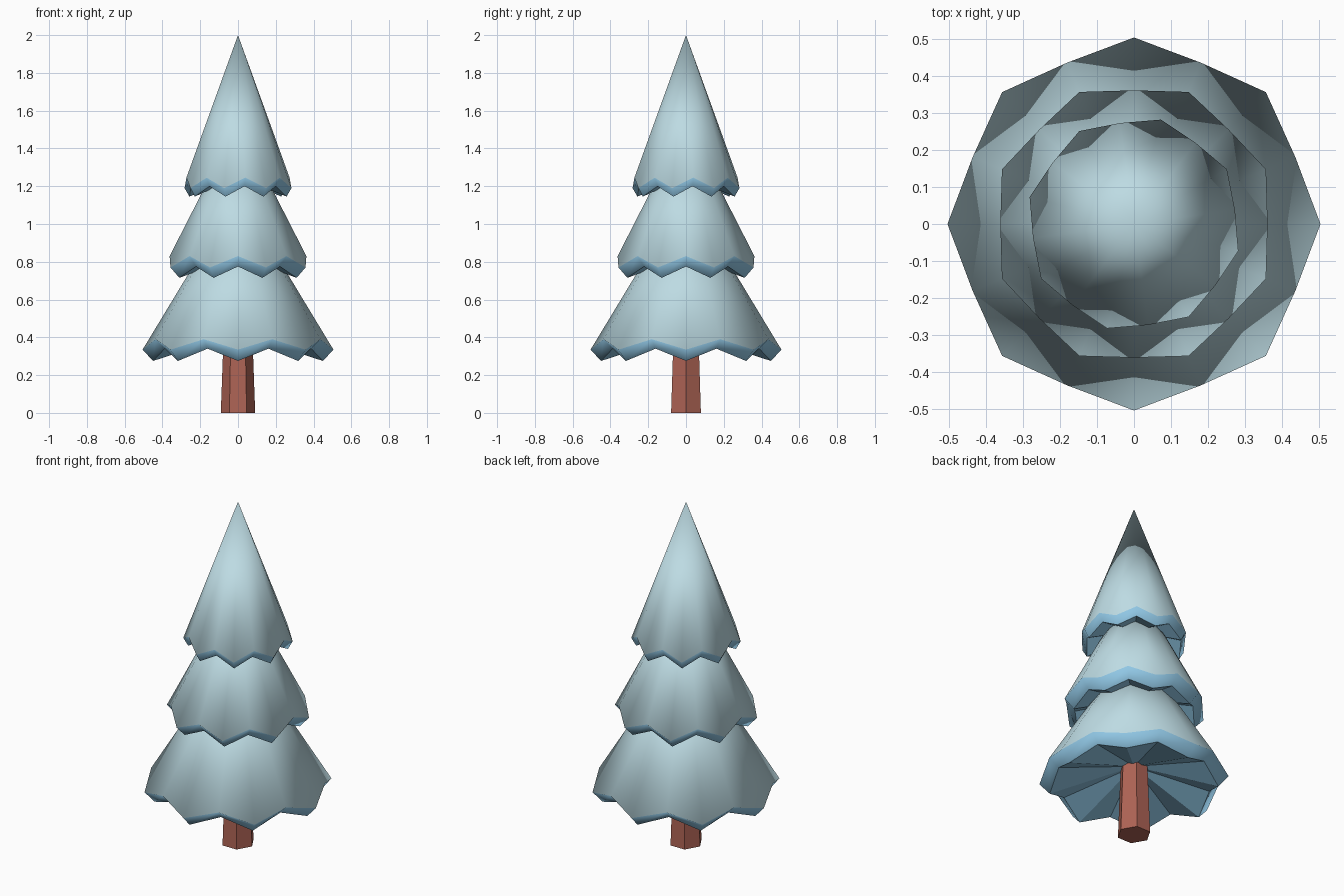
import bpy, bmesh, math

cube = bpy.data.objects.get("Cube")
if cube:
    bpy.data.objects.remove(cube)


def material(name, rgb):
    m = bpy.data.materials.new(name)
    m.use_nodes = True
    m.diffuse_color = (*rgb, 1)
    m.node_tree.nodes["Principled BSDF"].inputs["Base Color"].default_value = (*rgb, 1)
    return m


frost = material("pale_frost", (0.51, 0.71, 0.77))
ice = material("ice_blue", (0.28, 0.57, 0.78))
bark = material("red_brown_bark", (0.42, 0.125, 0.09))


def add_object(name, bm, materials):
    bmesh.ops.recalc_face_normals(bm, faces=bm.faces)
    mesh = bpy.data.meshes.new(name)
    bm.to_mesh(mesh)
    bm.free()
    for m in materials:
        mesh.materials.append(m)
    obj = bpy.data.objects.new(name, mesh)
    bpy.context.collection.objects.link(obj)
    return obj


def zigzag_ring(bm, tip, valley, turn):
    """Ring of eight tips and eight valleys, each given as (radius, height)."""
    ring = []
    for i in range(16):
        r, z = valley if i % 2 else tip
        a = math.radians(turn + i * 22.5)
        ring.append(bm.verts.new((r * math.cos(a), r * math.sin(a), z)))
    return ring


def tier(name, apex, upper, lower, hollow, turn):
    bm = bmesh.new()
    top = bm.verts.new((0, 0, apex))
    under = bm.verts.new((0, 0, hollow))
    rim = zigzag_ring(bm, *upper, turn)
    hem = zigzag_ring(bm, *lower, turn)
    for i in range(16):
        j = (i + 1) % 16
        cone = bm.faces.new((rim[i], rim[j], top))
        band = bm.faces.new((hem[i], hem[j], rim[j], rim[i]))
        base = bm.faces.new((hem[j], hem[i], under))
        cone.smooth = band.smooth = True
        band.material_index = base.material_index = 1
    return add_object(name, bm, (frost, ice))


# Branch tiers: cone, folded zigzag rim and shallow hollow underside
tier("lower_branches", 1.17, ((0.505, 0.335), (0.473, 0.39)),
     ((0.45, 0.275), (0.42, 0.34)), 0.42, 0)
tier("middle_branches", 1.54, ((0.387, 0.77), (0.362, 0.83)),
     ((0.336, 0.715), (0.315, 0.775)), 0.83, 22.5)
tier("top_branches", 2.0, ((0.292, 1.19), (0.276, 1.245)),
     ((0.266, 1.145), (0.25, 1.2)), 1.25, 30.5)

# Tapered six-sided trunk
bm = bmesh.new()
rings = []
for r, z in ((0.091, 0), (0.073, 0.5)):
    rings.append([bm.verts.new((r * math.cos(k * math.pi / 3),
                                r * math.sin(k * math.pi / 3), z)) for k in range(6)])
for k in range(6):
    n = (k + 1) % 6
    bm.faces.new((rings[0][k], rings[0][n], rings[1][n], rings[1][k]))
for ring in rings:
    bm.faces.new(ring)
add_object("trunk", bm, (bark,))
